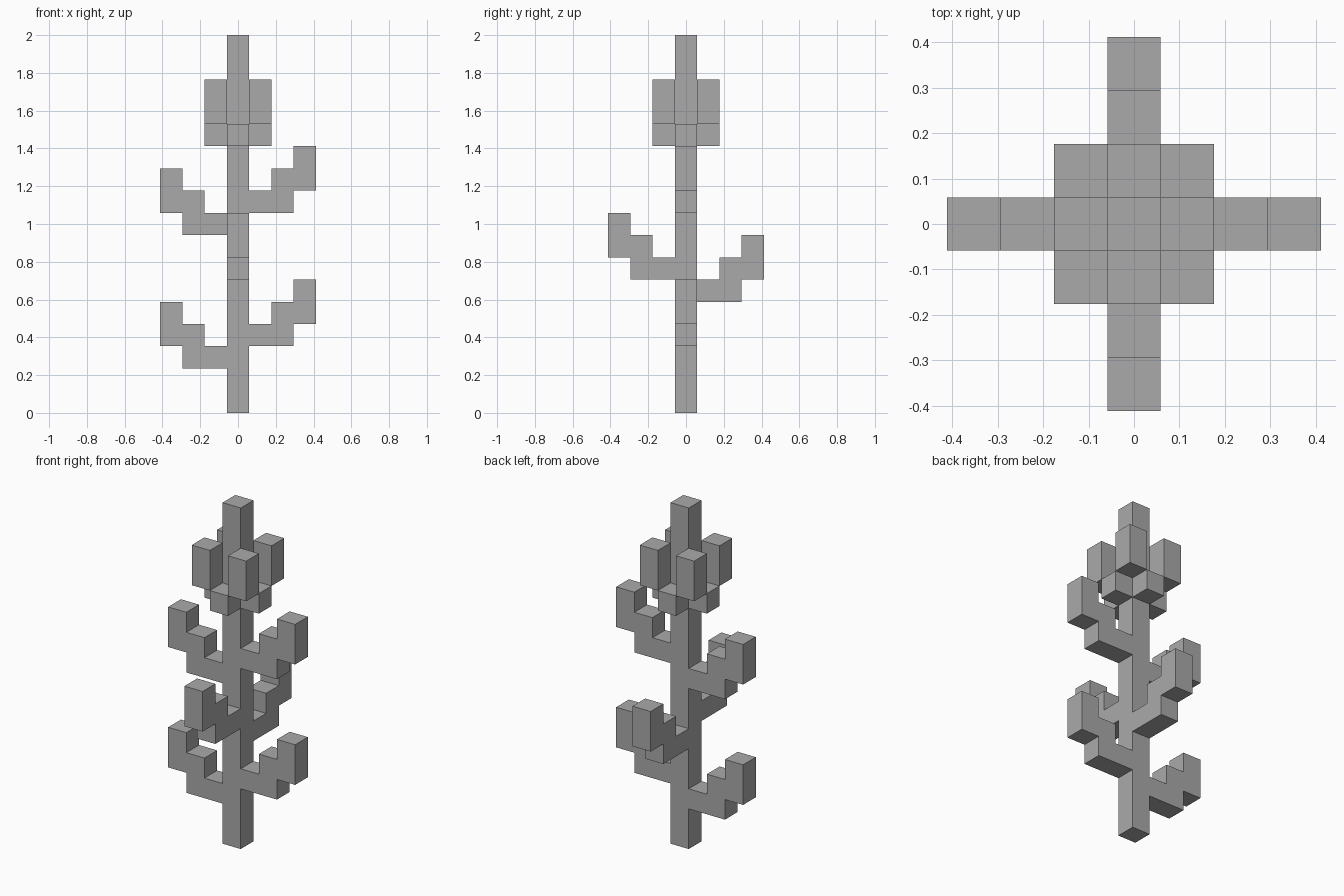
import bpy, bmesh
from math import radians
from mathutils import Matrix, Vector

default = bpy.data.objects.get("Cube")
if default:
    bpy.data.objects.remove(default, do_unlink=True)

U = 2 / 17  # one block of the stepped grid

grey = bpy.data.materials.new("stone_grey")
grey.use_nodes = True
colour = (0.4, 0.4, 0.4, 1)
grey.diffuse_color = colour
grey.node_tree.nodes["Principled BSDF"].inputs["Base Color"].default_value = colour


def finish(name, bm):
    bmesh.ops.recalc_face_normals(bm, faces=bm.faces)
    bmesh.ops.scale(bm, vec=(U, U, U), verts=bm.verts)
    mesh = bpy.data.meshes.new(name)
    bm.to_mesh(mesh)
    bm.free()
    mesh.materials.append(grey)
    bpy.context.collection.objects.link(bpy.data.objects.new(name, mesh))


def block(name, x, y, bottom, top):
    """Square post, one block wide, centred on x, y."""
    bm = bmesh.new()
    place = Matrix.Translation((x, y, (bottom + top) / 2))
    bmesh.ops.create_cube(bm, size=1, matrix=place @ Matrix.Diagonal((1, 1, top - bottom, 1)))
    finish(name, bm)


# Stepped side profile of a branch, as distance from the axis and height
STEPS = [(0.5, 0), (2.5, 0), (2.5, 1), (3.5, 1), (3.5, 3),
         (2.5, 3), (2.5, 2), (1.5, 2), (1.5, 1), (0.5, 1)]


def branch(name, angle, base):
    bm = bmesh.new()
    side = bm.faces.new([bm.verts.new((r, -0.5, base + z)) for r, z in STEPS])
    out = bmesh.ops.extrude_face_region(bm, geom=[side], use_keep_orig=True)
    moved = [v for v in out["geom"] if isinstance(v, bmesh.types.BMVert)]
    bmesh.ops.translate(bm, vec=Vector((0, 1, 0)), verts=moved)
    bmesh.ops.rotate(bm, matrix=Matrix.Rotation(radians(angle), 3, "Z"), verts=bm.verts)
    finish(name, bm)


# Stem
block("stem", 0, 0, 0, 17)

# Branches in opposite pairs, one side a block higher than the other
branch("lower_right_branch", 180, 2)
branch("lower_left_branch", 0, 3)
branch("back_branch", 90, 5)
branch("front_branch", 270, 6)
branch("upper_right_branch", 180, 8)
branch("upper_left_branch", 0, 9)

# Flower: a cross of sepals with a petal standing over each corner
for name, x, y in (("left", 1, 0), ("right", -1, 0), ("front", 0, -1), ("back", 0, 1)):
    block(name + "_sepal", x, y, 12, 13)
for side, x in (("left", 1), ("right", -1)):
    for end, y in (("front", -1), ("back", 1)):
        block(f"{end}_{side}_petal", x, y, 13, 15)
